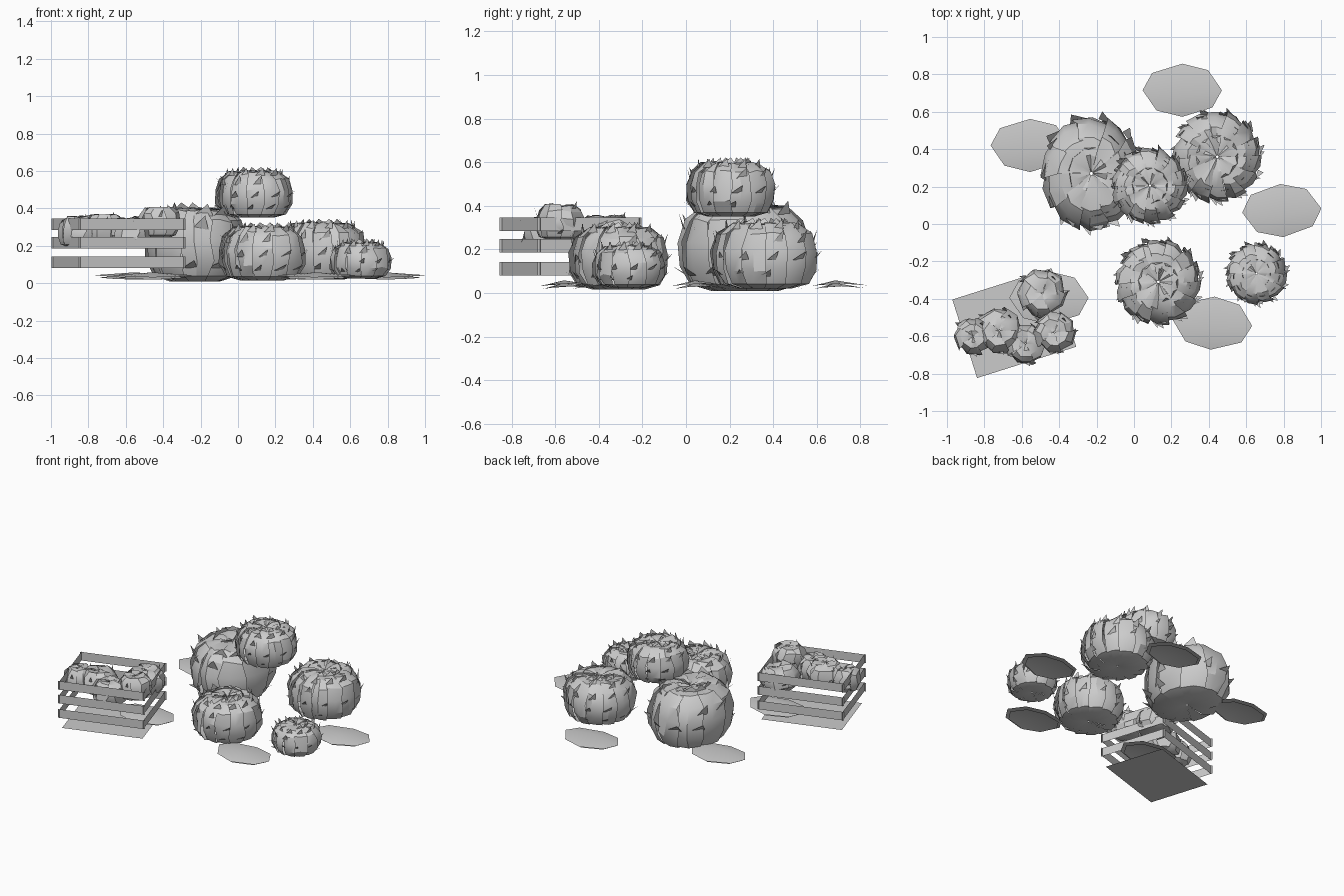
import bpy, bmesh, math, random
from mathutils import Matrix, Vector

if "Cube" in bpy.data.objects:
    bpy.data.objects.remove(bpy.data.objects["Cube"])

random.seed(4)


def make_object(name, bm, smooth=False):
    me = bpy.data.meshes.new(name)
    bm.to_mesh(me)
    bm.free()
    ob = bpy.data.objects.new(name, me)
    bpy.context.collection.objects.link(ob)
    if smooth:
        bpy.context.view_layer.objects.active = ob
        ob.select_set(True)
        bpy.ops.object.shade_smooth_by_angle(angle=math.radians(30))
        ob.select_set(False)
    return ob


# Squat gourd profile: radius and height fractions
PROFILE = [(.03, .05), (.5, .0), (.82, .07), (.97, .28), (.99, .55),
           (.89, .79), (.65, .94), (.32, .96), (.03, .92)]


def pumpkin(name, center, rx, ry, z0, z1, ribs, spikes, saw=.06, jitter=.03, barb=1.0):
    """Ribbed gourd made of overlapping saw-tooth gores with ragged barbs."""
    bm = bmesh.new()
    cx, cy = center

    def point(a, r, h, grow=1.0):
        return Vector((cx + rx * r * grow * math.cos(a),
                       cy + ry * r * grow * math.sin(a),
                       z0 + (z1 - z0) * h))

    step = math.tau / ribs
    for i in range(ribs):
        rows = []
        for r, h in PROFILE:
            row = []
            for f, g in ((-.04, 1 - saw), (.5, 1.02), (1.06, 1 + saw * .8)):
                turn = random.uniform(-.1, .1) if r > .1 else 0
                rise = random.uniform(-jitter, jitter) if h > .1 else 0
                row.append(bm.verts.new(point((i + f + turn) * step, r, h + rise,
                                              g + random.uniform(-jitter, jitter))))
            rows.append(row)
        for lo, hi in zip(rows, rows[1:]):
            for k in range(2):
                bm.faces.new((lo[k], lo[k + 1], hi[k + 1], hi[k]))

    # Torn triangular barbs standing off the ribs
    for i in range(spikes):
        a = i * 2.39996
        j = 3 + i % 5
        r, h = PROFILE[j]
        r2, h2 = PROFILE[j - 1]
        w = random.uniform(.08, .13) * barb / max(r, .4)
        tip = point(a + .12, r * 1.04, h)
        tip += Vector((math.cos(a) * .02, math.sin(a) * .02, .022 if j > 4 else 0)) * barb
        bm.faces.new([bm.verts.new(p) for p in
                      (point(a - w, (r + r2) / 2, (h + h2) / 2),
                       point(a + w, (r + r2) / 2, (h + h2) / 2), tip)])
    return make_object(name, bm, True)


# Pumpkin pile
pumpkin("large_pumpkin", (-.228, .27), .262, .30, .01, .415, 10, 24, .05, .025, 1.5)
pumpkin("stacked_pumpkin", (.085, .205), .20, .20, .35, .61, 14, 45)
pumpkin("back_pumpkin", (.445, .36), .235, .24, .02, .335, 14, 45)
pumpkin("front_pumpkin", (.13, -.31), .225, .225, .015, .315, 14, 45)
pumpkin("small_pumpkin", (.655, -.265), .16, .16, .025, .225, 12, 40)


# Crate: floor panel and thin slats, turned on the ground
place = Matrix.Translation((-.64, -.53, 0)) @ Matrix.Rotation(math.radians(17.5), 4, 'Z')


def panel(name, points):
    bm = bmesh.new()
    bm.faces.new([bm.verts.new(place @ Vector(p)) for p in points])
    return make_object(name, bm)


panel("crate_floor", [(-.278, -.22, 0), (.278, -.22, 0), (.278, .22, 0), (-.278, .22, 0)])
for z in (.08, .185, .285):
    t = z + .062
    for s in (-1, 1):
        x, y = s * .29, s * .239
        panel("crate_long_slat", [(-.3, y, z), (.3, y, z), (.3, y, t), (-.3, y, t)])
        panel("crate_end_slat", [(x, -.25, z), (x, .25, z), (x, .25, t), (x, -.25, t)])

# Produce heaped in the crate
for x, y, rad, top in ((-.86, -.60, .10, .36), (-.72, -.57, .12, .37),
                       (-.58, -.64, .11, .35), (-.425, -.58, .11, .41),
                       (-.49, -.37, .13, .36)):
    pumpkin("crate_pumpkin", (x, y), rad, rad, top - .165, top, 5, 4, .08, .06)


# Fallen octagonal leaves with a raised midrib and a lower layer
def leaf(name, x, y, turn):
    bm = bmesh.new()
    for drop, sx, sy in ((0, .212, .142), (.012, .19, .125)):
        m = Matrix.Translation((x, y, -drop)) @ Matrix.Rotation(math.radians(turn), 4, 'Z')
        ring = []
        for k in range(8):
            a = k * math.tau / 8 + math.pi / 8 * (k % 2) * .2
            ring.append(bm.verts.new(m @ Vector((sx * math.cos(a), sy * math.sin(a),
                                                 .037 + .006 * math.cos(2 * a)))))
        mid = bm.verts.new(m @ Vector((0, -.03, .058)))
        for k in range(8):
            bm.faces.new((ring[k], ring[(k + 1) % 8], mid))
    return make_object(name, bm, True)


for x, y, turn in ((.258, .715, 0), (-.555, .42, 0), (.79, .072, 3),
                   (.42, -.53, -4), (-.455, -.395, 0)):
    leaf("leaf", x, y, turn)
